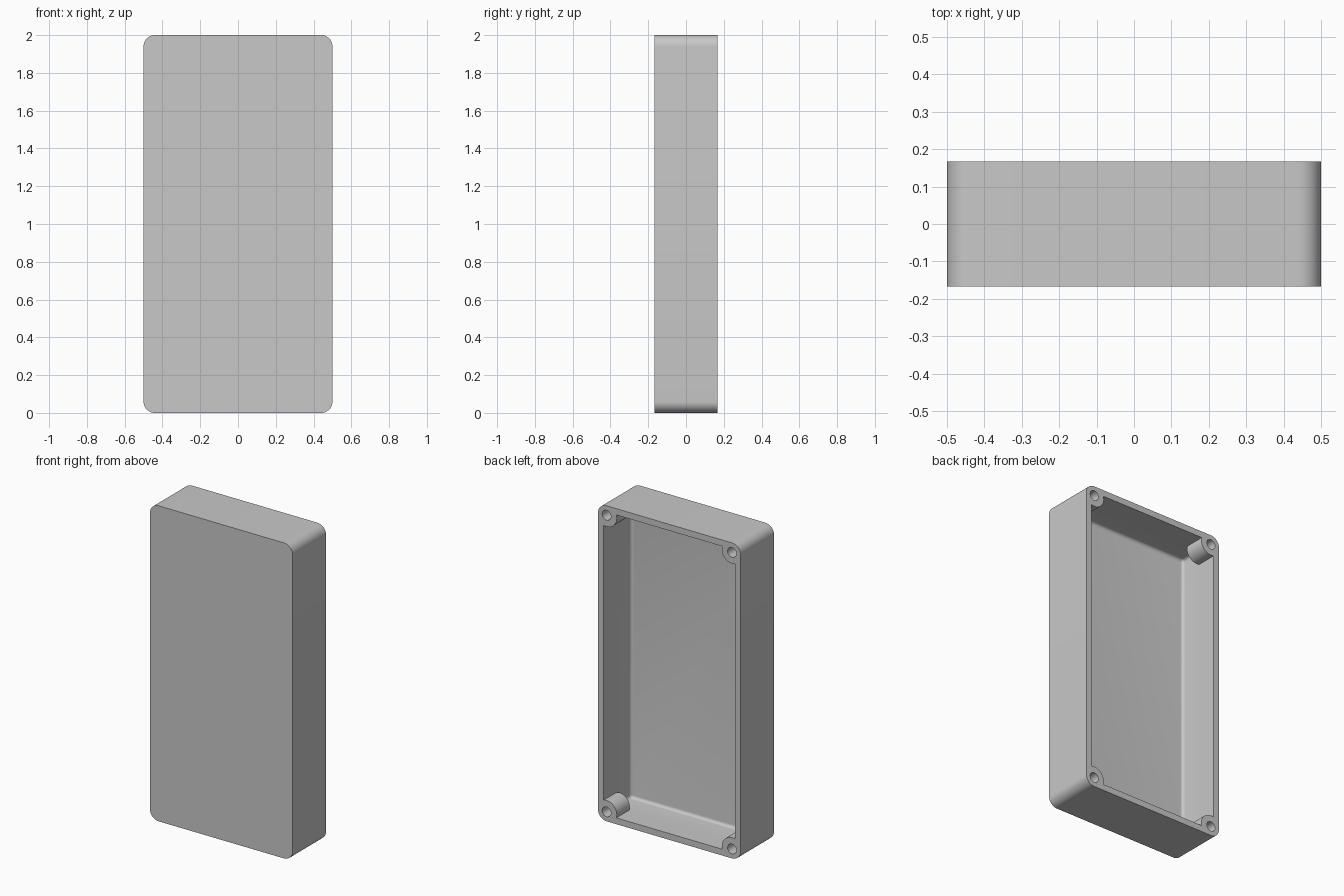
import bpy, bmesh, math
from mathutils import Matrix, Vector

if "Cube" in bpy.data.objects:
    bpy.data.objects.remove(bpy.data.objects["Cube"], do_unlink=True)

WIDTH, DEPTH, HEIGHT = 1.0, 0.335, 2.0
WALL, FLOOR, CORNER = 0.04, 0.06, 0.06
FRONT, BACK = -DEPTH / 2, DEPTH / 2

grey = bpy.data.materials.new("light grey")
grey.use_nodes = True
grey.diffuse_color = (0.58, 0.58, 0.58, 1)
grey.node_tree.nodes["Principled BSDF"].inputs["Base Color"].default_value = grey.diffuse_color


def make_object(name, bm):
    mesh = bpy.data.meshes.new(name)
    bm.to_mesh(mesh)
    bm.free()
    mesh.materials.append(grey)
    obj = bpy.data.objects.new(name, mesh)
    bpy.context.collection.objects.link(obj)
    return obj


def rounded_box(name, width, height, y0, y1, radius, floor_radius=0):
    """Box with rounded corners along y, and an optional fillet at its y0 end."""
    bm = bmesh.new()
    bmesh.ops.create_cube(bm, size=1)
    bmesh.ops.scale(bm, vec=(width, y1 - y0, height), verts=bm.verts)
    bmesh.ops.translate(bm, vec=(0, (y0 + y1) / 2, HEIGHT / 2), verts=bm.verts)
    edges = [e for e in bm.edges if abs(e.verts[0].co.y - e.verts[1].co.y) > 0.01]
    bmesh.ops.bevel(bm, geom=edges, offset=radius, segments=10, profile=0.5, affect='EDGES')
    if floor_radius:
        edges = [e for e in bm.edges if all(abs(v.co.y - y0) < 1e-4 for v in e.verts)]
        bmesh.ops.bevel(bm, geom=edges, offset=floor_radius, segments=6, profile=0.5, affect='EDGES')
    return make_object(name, bm)


def corner_cylinders(name, radius, y0, y1):
    """One cylinder along y in each of the four corners."""
    bm = bmesh.new()
    for sx in (-1, 1):
        for sz in (-1, 1):
            centre = Vector((sx * (WIDTH / 2 - CORNER), (y0 + y1) / 2,
                             HEIGHT / 2 + sz * (HEIGHT / 2 - CORNER)))
            bmesh.ops.create_cone(bm, cap_ends=True, segments=40, radius1=radius, radius2=radius,
                                  depth=y1 - y0, matrix=Matrix.Translation(centre)
                                  @ Matrix.Rotation(math.pi / 2, 4, 'X'))
    return make_object(name, bm)


def subtract(target, cutter):
    mod = target.modifiers.new("cut", 'BOOLEAN')
    mod.operation, mod.solver, mod.object = 'DIFFERENCE', 'EXACT', cutter
    bpy.context.view_layer.update()
    result = bpy.data.meshes.new_from_object(target.evaluated_get(bpy.context.evaluated_depsgraph_get()))
    target.modifiers.clear()
    target.data = result
    bpy.data.objects.remove(cutter, do_unlink=True)


# Outer body
case = rounded_box("enclosure_case", WIDTH, HEIGHT, FRONT, BACK, CORNER)

# Cavity with a filleted floor, leaving the screw bosses standing in the corners
cavity = rounded_box("cavity", WIDTH - 2 * WALL, HEIGHT - 2 * WALL,
                     FRONT + FLOOR, BACK + 0.1, 0.02, 0.019)
subtract(cavity, corner_cylinders("screw_bosses", 0.072, BACK - 0.13, BACK + 0.2))
subtract(case, cavity)

# Blind screw holes
subtract(case, corner_cylinders("screw_holes", 0.031, BACK - 0.11, BACK + 0.1))

# Smooth rounded surfaces, crisp edges
bpy.ops.object.select_all(action='DESELECT')
case.select_set(True)
bpy.context.view_layer.objects.active = case
bpy.ops.object.shade_smooth_by_angle(angle=math.radians(30))
